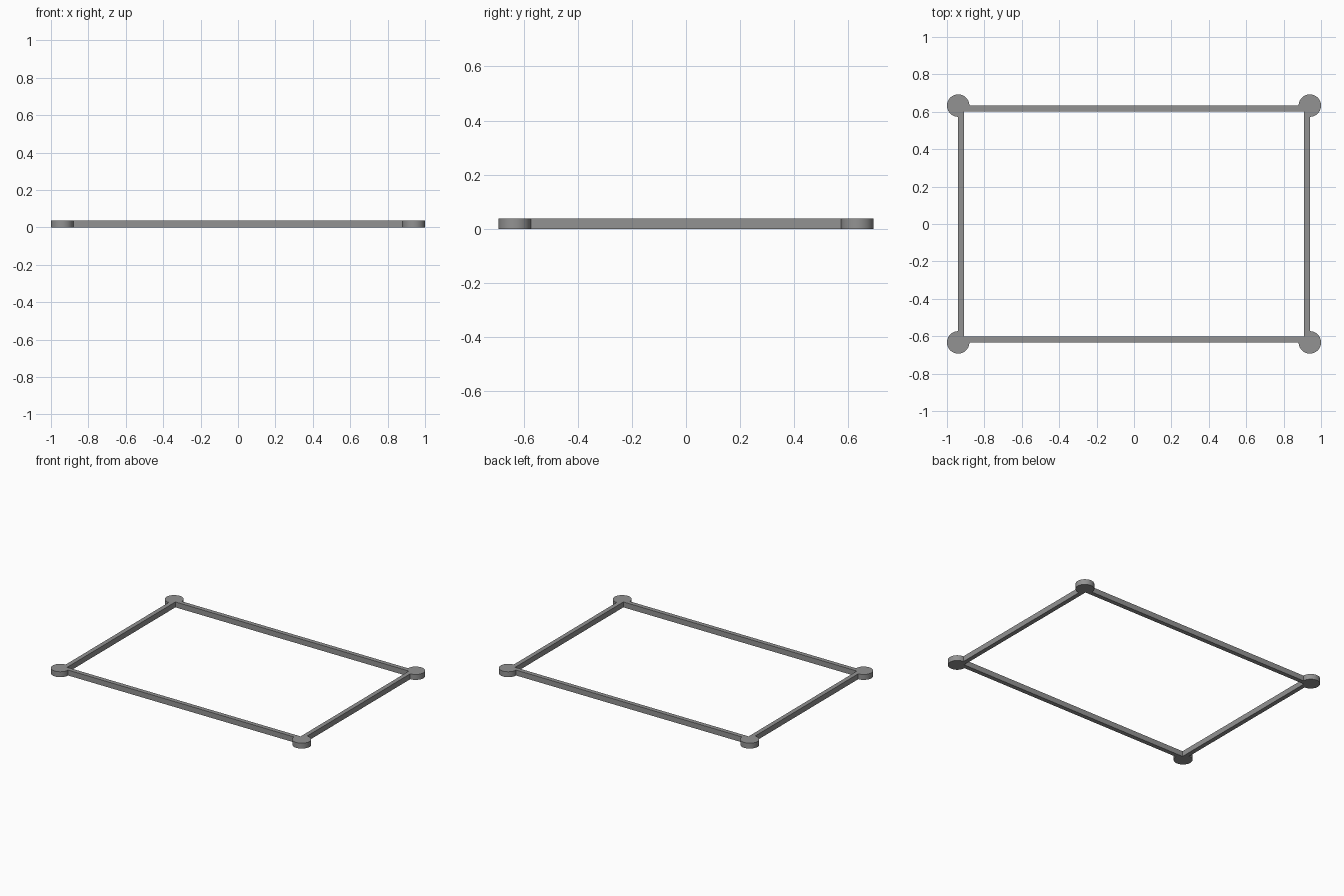
import bpy, bmesh, math

if "Cube" in bpy.data.objects:
    bpy.data.objects.remove(bpy.data.objects["Cube"])

HX, HY = 0.94, 0.633      # outer frame corner = centre of each corner disc
R, BAR, H = 0.06, 0.031, 0.038
SEG = 48                  # segments in each three-quarter disc

grey = bpy.data.materials.new("grey")
grey.diffuse_color = (0.29, 0.29, 0.29, 1)
grey.use_nodes = True
grey.node_tree.nodes["Principled BSDF"].inputs["Base Color"].default_value = grey.diffuse_color

bm = bmesh.new()


def loop(points):
    """Closed loop of edges from 2D points."""
    vs = [bm.verts.new((x, y, 0)) for x, y in points]
    return [bm.edges.new((vs[i], vs[(i + 1) % len(vs)])) for i in range(len(vs))]


# Outer outline: straight bars joining three-quarter discs at the corners
outer = []
for k, (sx, sy) in enumerate([(1, 1), (-1, 1), (-1, -1), (1, -1)]):
    for i in range(SEG + 1):
        a = math.radians(-90 + 90 * k + 270 * i / SEG)
        outer.append((sx * HX + R * math.cos(a), sy * HY + R * math.sin(a)))

# Inner outline: plain rectangular opening
ix, iy = HX - BAR, HY - BAR
inner = [(ix, iy), (-ix, iy), (-ix, -iy), (ix, -iy)]

edges = loop(outer) + loop(inner)
bmesh.ops.triangle_fill(bm, use_beauty=True, use_dissolve=False, edges=edges)

# Raise the flat outline into a solid frame
up = bmesh.ops.extrude_face_region(bm, geom=bm.faces[:], use_keep_orig=True)
bmesh.ops.translate(bm, vec=(0, 0, H),
                    verts=[g for g in up["geom"] if isinstance(g, bmesh.types.BMVert)])
bmesh.ops.recalc_face_normals(bm, faces=bm.faces[:])

mesh = bpy.data.meshes.new("corner_disc_frame")
bm.to_mesh(mesh)
bm.free()
mesh.materials.append(grey)
frame = bpy.data.objects.new("corner_disc_frame", mesh)
bpy.context.collection.objects.link(frame)

# Smooth disc walls, sharp rims
bpy.context.view_layer.objects.active = frame
frame.select_set(True)
bpy.ops.object.shade_smooth_by_angle(angle=math.radians(30))
